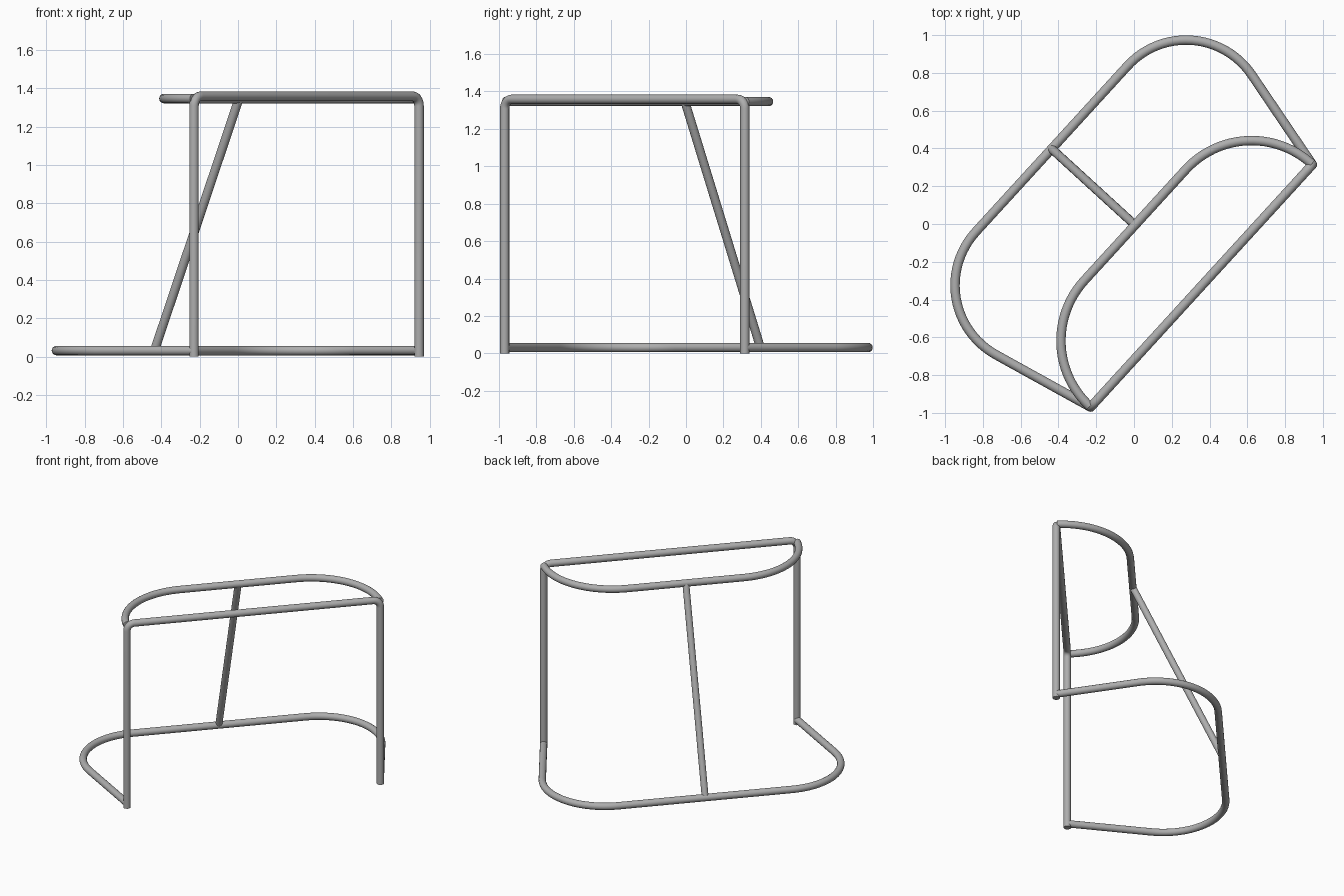
import bpy
import math
from mathutils import Vector, Matrix

cube = bpy.data.objects.get("Cube")
if cube:
    bpy.data.objects.remove(cube, do_unlink=True)

# One grey metal for every tube
metal = bpy.data.materials.new("grey metal")
metal.use_nodes = True
GREY = (0.42, 0.42, 0.42, 1)
metal.diffuse_color = GREY
metal.node_tree.nodes["Principled BSDF"].inputs["Base Color"].default_value = GREY

# The goal is built with its mouth along x, then turned to stand diagonally
TURN = Matrix.Translation((0.3575, -0.3275, 0)) @ Matrix.Rotation(math.radians(47.56), 4, "Z")
HALF = 0.87       # half the width between post centres
BASE_Z, BACK_Z, BAR_Z = 0.031, 1.346, 1.358
BASE_DEPTH, TOP_DEPTH = 1.075, 0.477
TUBE = 0.0248


def fillet(a, corner, b, radius, steps):
    """Points of a round bend at a corner between a and b."""
    a, corner, b = Vector(a), Vector(corner), Vector(b)
    d1, d2 = (a - corner).normalized(), (b - corner).normalized()
    half = d1.angle(d2) / 2
    centre = corner + (d1 + d2).normalized() * radius / math.sin(half)
    start = corner + d1 * radius / math.tan(half) - centre
    end = corner + d2 * radius / math.tan(half) - centre
    sweep = start.angle(end)
    return [centre + (start * math.sin(sweep * (1 - i / steps)) + end * math.sin(sweep * i / steps))
            / math.sin(sweep) for i in range(steps + 1)]


def mirrored(points):
    """Complete a right half path with its mirror image."""
    points = [Vector(p) for p in points]
    return points + [Vector((-p.x, p.y, p.z)) for p in reversed(points)]


def tube(name, points, radius=TUBE):
    curve = bpy.data.curves.new(name, "CURVE")
    curve.dimensions = "3D"
    curve.bevel_depth = radius
    curve.bevel_resolution = 6
    curve.use_fill_caps = True
    spline = curve.splines.new("POLY")
    spline.points.add(len(points) - 1)
    for target, p in zip(spline.points, points):
        target.co = (*(TURN @ Vector(p)), 1)
    curve.materials.append(metal)
    obj = bpy.data.objects.new(name, curve)
    bpy.context.collection.objects.link(obj)
    bpy.ops.object.select_all(action="DESELECT")
    obj.select_set(True)
    bpy.context.view_layer.objects.active = obj
    bpy.ops.object.convert(target="MESH")
    bpy.ops.object.shade_smooth_by_angle(angle=math.radians(40))


# Posts and crossbar in one bent tube
foot = (HALF, 0, 0)
tube("posts_and_crossbar", mirrored(
    [foot] + fillet(foot, (HALF, 0, BAR_Z), (0, 0, BAR_Z), 0.05, 8)))

# Ground frame: sides flare outwards, then bend into the back bar
side = (HALF, 0, BASE_Z)
corner = (1.128, BASE_DEPTH, BASE_Z)
tube("ground_frame", mirrored(
    [side] + fillet(side, corner, (0, BASE_DEPTH, BASE_Z), 0.42, 24)))

# Upper net support: quarter-round ends and a straight back bar
tube("upper_net_support", mirrored(
    fillet((HALF, 0, BACK_Z), (HALF, TOP_DEPTH, BACK_Z), (0, TOP_DEPTH, BACK_Z), 0.472, 24)))

# Sloping strut at the middle of the back
tube("back_strut", [(0, BASE_DEPTH, BASE_Z), (0, TOP_DEPTH, BACK_Z)], 0.0235)
